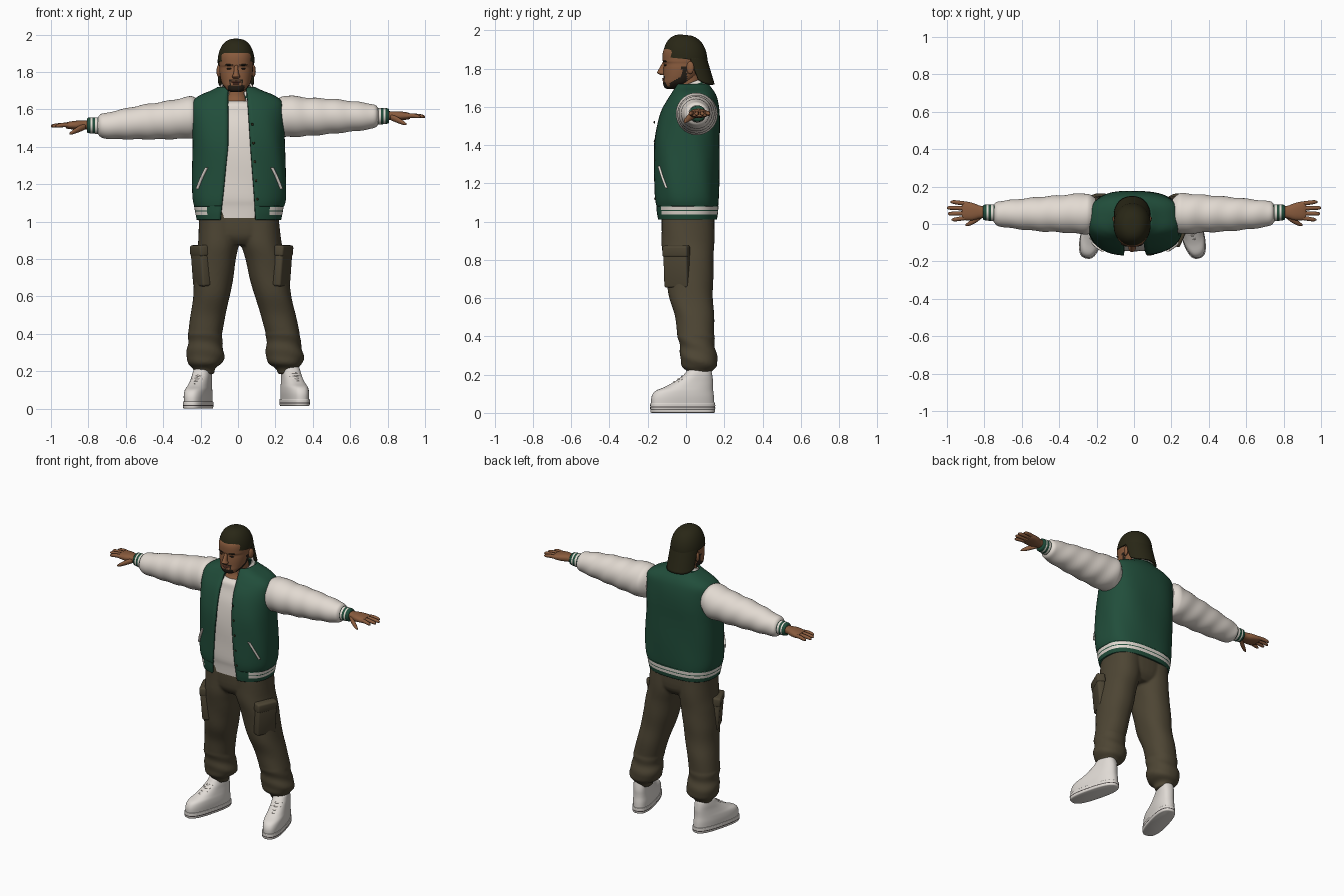
import bpy, bmesh
from math import sin, cos, pi, acos, copysign, radians
from mathutils import Vector, Matrix

cube = bpy.data.objects.get("Cube")
if cube:
    bpy.data.objects.remove(cube, do_unlink=True)


def material(name, r, g, b):
    m = bpy.data.materials.new(name)
    m.use_nodes = True
    m.diffuse_color = (r, g, b, 1)
    shader = next(n for n in m.node_tree.nodes if n.type == "BSDF_PRINCIPLED")
    shader.inputs["Base Color"].default_value = (r, g, b, 1)
    shader.inputs["Roughness"].default_value = 0.8
    return m


GREEN = material("jacket green", 0.015, 0.075, 0.043)
CREAM = material("cream cloth", 0.76, 0.70, 0.64)
OLIVE = material("olive trousers", 0.075, 0.06, 0.034)
CAP = material("dark cap", 0.022, 0.02, 0.008)
SKIN = material("brown skin", 0.25, 0.105, 0.047)
BEARD = material("dark beard", 0.02, 0.014, 0.009)
LIPS = material("lips", 0.16, 0.055, 0.035)
SHOE = material("shoe white", 0.74, 0.70, 0.66)
SOLE = material("sole line grey", 0.06, 0.05, 0.05)


def spline(rows, sub):
    """Smooth rows of numbers by a Catmull-Rom curve."""
    rows = [Vector(r) for r in rows]
    out = []
    for i in range(len(rows) - 1):
        p0, p1, p2 = rows[max(i - 1, 0)], rows[i], rows[i + 1]
        p3 = rows[min(i + 2, len(rows) - 1)]
        for k in range(sub):
            t = k / sub
            out.append(p1 + (p2 - p0) * (t / 2) + (p0 * 2 - p1 * 5 + p2 * 4 - p3) * (t * t / 2)
                       + (p1 * 3 - p0 - p2 * 3 + p3) * (t ** 3 / 2))
    return out + [rows[-1]]


def ring_point(r, a, n=2, axis="Z", tilt=0, grow=1):
    """Point on a superellipse ring (x, y, z, radius, radius)."""
    u = copysign(abs(cos(a)) ** (2 / n), cos(a)) * r[3] * grow
    v = copysign(abs(sin(a)) ** (2 / n), sin(a)) * r[4] * grow
    if axis == "X":
        return Vector((r[0], r[1] + u, r[2] + v))
    return Vector((r[0] + u, r[1] + v, r[2] + tilt * v))


def loft(bm, rows, seg=40, n=2, sub=4, axis="Z", tilt=0, arc=None, ripple=(0, 0, 0)):
    """Skin a smooth tube over rings; an arc leaves the front open."""
    rings = []
    for r in spline(rows, sub):
        a0, a1 = arc(r) if arc else (0, 2 * pi)
        step = (a1 - a0) / (seg - 1 if arc else seg)
        along = r[0] if axis == "X" else r[2]
        ring = []
        for i in range(seg):
            a = a0 + step * i
            grow = 1 + ripple[0] * sin(ripple[1] * along + ripple[2] * a + 2 * sin(a))
            ring.append(bm.verts.new(ring_point(r, a, n, axis, tilt, grow)))
        rings.append(ring)
    for p, q in zip(rings, rings[1:]):
        for i in range(seg - 1 if arc else seg):
            j = (i + 1) % seg
            bm.faces.new((p[i], p[j], q[j], q[i]))
    if not arc:
        bm.faces.new(rings[0][::-1])
        bm.faces.new(rings[-1])


def finish(name, bm, mats, rule=None, solid=0, angle=45):
    bmesh.ops.recalc_face_normals(bm, faces=bm.faces)
    if rule:
        for f in bm.faces:
            f.material_index = rule(f.calc_center_median())
    mesh = bpy.data.meshes.new(name)
    bm.to_mesh(mesh)
    bm.free()
    for m in mats:
        mesh.materials.append(m)
    ob = bpy.data.objects.new(name, mesh)
    bpy.context.collection.objects.link(ob)
    bpy.ops.object.select_all(action="DESELECT")
    ob.select_set(True)
    bpy.context.view_layer.objects.active = ob
    bpy.ops.object.shade_smooth_by_angle(angle=radians(angle))
    if solid:
        mod = ob.modifiers.new("thickness", "SOLIDIFY")
        mod.thickness, mod.offset = solid, -1
    return ob


def part(name, rows, mats, rule=None, solid=0, **kw):
    bm = bmesh.new()
    loft(bm, rows, **kw)
    return finish(name, bm, mats, rule, solid)


def ball(name, centre, size, mat, turn=0):
    bm = bmesh.new()
    mat4 = Matrix.Translation(centre) @ Matrix.Rotation(turn, 4, "Z") @ Matrix.Diagonal((*size, 1))
    bmesh.ops.create_uvsphere(bm, u_segments=20, v_segments=12, radius=1, matrix=mat4)
    return finish(name, bm, [mat])


# Jacket body, open down the front
torso = [(.005, .005, 1.08, .24, .163), (.007, .003, 1.13, .25, .168), (.007, .003, 1.25, .251, .171),
         (.003, .004, 1.4, .247, .172), (0, .012, 1.5, .246, .166), (-.002, .022, 1.58, .246, .152),
         (-.002, .034, 1.64, .24, .13), (-.004, .038, 1.675, .2, .112), (-.006, .036, 1.7, .14, .096),
         (-.008, .034, 1.72, .1, .085)]
N = 2.6


def opening(r):
    h = r[2] - 1.01
    left, right = .095 - .07 * h, -.095 + .042 * min(1, h / .39)
    side = lambda w: acos(min(1, (w / r[3])) ** (N / 2))
    return -side(left - r[0]), pi + side(r[0] - right)


part("jacket_body", torso, [GREEN], solid=.014, seg=72, n=N, arc=opening, ripple=(.008, 14, 5))


# Ribbed waistband with two pale stripes
def band_rule(c):
    front = c.y < 0 and abs(c.x) < .165
    pale = 1.038 < c.z < 1.055 or 1.062 < c.z < 1.08
    return int(pale and not front)


part("jacket_waistband", [(.005, .005, 1.01, .226, .156), (.005, .005, 1.045, .233, .162),
                          (.005, .005, 1.085, .24, .165)],
     [GREEN, CREAM], band_rule, .014, seg=72, n=N, sub=9, arc=opening)

# Striped collar, low at the front
part("jacket_collar", [(-.008, .022, 1.675, .108, .105), (-.008, .022, 1.695, .104, .1),
                       (-.008, .022, 1.715, .092, .09), (-.008, .022, 1.725, .085, .084)],
     [GREEN, CREAM], lambda c: int(1.678 < c.z - .4 * (c.y - .022) < 1.694 or c.z - .4 * (c.y - .022) > 1.704),
     .012, seg=48, tilt=.4, arc=lambda r: (-1.05, pi + 1.05))

# Shirt under the jacket
shirt = [(r[0], r[1], r[2], r[3] - .024, r[4] - .024) for r in torso[:6]]
part("shirt", [(.005, .005, 1.02, .2, .135)] + shirt + [(-.004, .03, 1.625, .17, .125), (-.004, .03, 1.645, .1, .1)],
     [CREAM], seg=56, n=N, ripple=(.006, 30, 3))

# Slanted pocket trims and press studs laid on the jacket
for s, side in ((1, "left"), (-1, "right")):
    bm = bmesh.new()
    trim = []
    for k in range(9):
        t = k / 8
        a = -pi / 2 + s * (1.02 - .36 * t)
        p = ring_point((.007, .003, 1.175 + .115 * t, .251, .171), a, N, grow=1.012)
        trim.append((p.x, p.y, p.z, .009, .007))
    loft(bm, trim, seg=12, sub=1)
    finish(side + "_pocket_trim", bm, [CREAM])
for k in range(5):
    z = 1.12 + k * .1
    p = ring_point((.005, .004, z, .249, .172), opening((.005, .004, z, .249))[0] + .06, N)
    ball("press_stud", p, (.007, .004, .007), CAP)

# Arms: sleeve, striped cuff, hand
for s, side, lift in ((1, "left", 0), (-1, "right", -1)):
    def at(x, y, dz, ry, rz):
        return (s * x, y, 1.563 + dz + lift * .05 * min(1, max(0, (x - .2) / .5)), ry, rz)

    part(side + "_sleeve", [at(.205, .055, 0, .08, .085), at(.235, .055, 0, .103, .107), at(.27, .055, 0, .109, .111),
                            at(.38, .055, -.002, .1, .102), at(.5, .053, 0, .092, .093), at(.62, .053, 0, .08, .08),
                            at(.7, .054, 0, .07, .069), at(.735, .056, 0, .062, .06), at(.75, .057, 0, .043, .042)],
         [CREAM], sub=7, axis="X", ripple=(.022, 55, 1))
    part(side + "_cuff", [at(.735, .058, 0, .045, .045), at(.765, .06, .001, .044, .044), at(.8, .062, .002, .041, .041),
                          at(.808, .062, .002, .034, .034)], [GREEN, CREAM],
         lambda c: int(.75 < abs(c.x) < .764 or .778 < abs(c.x) < .79), sub=8, axis="X")
    bm = bmesh.new()
    loft(bm, [at(.78, .063, .003, .032, .026), at(.82, .064, .004, .033, .023), at(.86, .066, .003, .046, .024),
              at(.9, .07, .002, .05, .02), at(.92, .07, .001, .046, .015)], axis="X", n=2.4)
    for y, tip in ((.033, .975), (.058, .995), (.083, 1), (.108, .98)):
        spread = (y - .07) * .25
        loft(bm, [at(.89, y, .002, .011, .012), at(.93, y + spread / 2, .004, .0115, .012),
                  at(tip - .015, y + spread, 0, .01, .01), at(tip, y + spread, -.003, .004, .004)],
             seg=12, axis="X")
    loft(bm, [at(.815, .045, -.004, .016, .016), at(.85, .02, -.018, .016, .017),
              at(.882, .002, -.034, .012, .012), at(.9, -.006, -.042, .005, .005)], seg=14, axis="X")
    finish(side + "_hand", bm, [SKIN], angle=60)

# Trousers: two legs and hips fused into one cloth
bm = bmesh.new()
leg = [(.222, .07, .185, .052, .054), (.222, .07, .215, .06, .062), (.215, .07, .243, .09, .09),
       (.2125, .068, .28, .102, .098), (.21, .06, .34, .093, .092), (.208, .052, .4, .091, .096),
       (.188, .045, .5, .093, .102), (.165, .027, .6, .098, .114), (.148, .02, .7, .104, .122),
       (.132, .014, .8, .107, .13), (.113, .01, .9, .108, .138), (.106, .01, 1.06, .108, .136)]
for s in (1, -1):
    rows = [(s * r[0] + .045 * (1 - r[2]) + .005, *r[1:]) for r in leg]
    loft(bm, [r for r in rows if r[2] < .5], sub=6, n=2.2, ripple=(.028, 75, 1))
    loft(bm, [r for r in rows if r[2] > .39], sub=6, n=2.2, ripple=(.01, 30, 2))
loft(bm, [(.012, .01, .875, .1, .1), (.01, .01, .93, .19, .135), (.007, .01, 1.06, .21, .137)], n=2.4)
trousers = finish("trousers", bm, [OLIVE])
mod = trousers.modifiers.new("fuse", "REMESH")
mod.mode, mod.voxel_size, mod.use_smooth_shade = "VOXEL", .008, True
mod = trousers.modifiers.new("soften", "SMOOTH")
mod.iterations = 3

# Cargo pockets with flaps
for s, side, cx in ((1, "left", .238), (-1, "right", -.2)):
    for label, size, z, out in (("pocket", (.05, .135, .2), .755, 0), ("pocket_flap", (.056, .142, .06), .845, .006)):
        bm = bmesh.new()
        place = (Matrix.Translation((cx + s * out, -.048 - out / 2, z)) @ Matrix.Rotation(s * -.42, 4, "Z")
                 @ Matrix.Rotation(s * .08, 4, "Y") @ Matrix.Diagonal((*size, 1)))
        bmesh.ops.create_cube(bm, size=1, matrix=place)
        bmesh.ops.bevel(bm, geom=bm.edges[:], offset=.012, segments=3, affect="EDGES", profile=.5)
        finish(side + "_cargo_" + label, bm, [OLIVE])

# Shoes: sole, upper and laces, toes turned out
for s, side, cx, cz in ((1, "left", .303, .014), (-1, "right", -.213, 0)):
    place = Matrix.Translation((cx, -.017, cz)) @ Matrix.Rotation(s * .26, 4, "Z")
    bm = bmesh.new()
    loft(bm, [(0, 0, 0, .054, .165), (0, 0, .006, .061, .172), (0, 0, .034, .062, .173), (0, 0, .038, .058, .169)],
         n=2.7, sub=6)
    sole = finish(side + "_shoe_sole", bm, [SHOE, SOLE], lambda c: int(.013 < c.z < .02))
    bm = bmesh.new()
    loft(bm, [(0, 0, .034, .058, .169), (0, 0, .07, .06, .167), (0, .008, .1, .058, .155),
              (0, .034, .122, .054, .128), (0, .06, .15, .05, .102), (0, .08, .18, .048, .078),
              (0, .088, .205, .044, .064), (0, .088, .212, .036, .054)], n=2.5)
    upper = finish(side + "_shoe_upper", bm, [SHOE])
    bm = bmesh.new()
    for k in range(5):
        y, z = -.088 + k * .021, .119 + k * .0145
        loft(bm, [(x, y + abs(x) * .5, z - abs(x) * .12, .005, .005) for x in (-.032, -.016, 0, .016, .032)],
             seg=8, axis="X")
    laces = finish(side + "_shoe_laces", bm, [CREAM])
    for ob in (sole, upper, laces):
        ob.matrix_world = place

# Neck and head; beard follows the jaw line
HX = -.01
part("neck", [(HX, .02, 1.58, .1, .1), (HX, .015, 1.635, .082, .088), (HX, .015, 1.68, .066, .07),
              (HX, .012, 1.78, .066, .07)], [SKIN])


def beard_rule(c):
    x = abs(c.x - HX)
    jaw = c.z < 1.722 + .55 * (c.y + .09) and -.085 < c.y < .005
    burn = -.022 < c.y < .004 and c.z < 1.81
    chin = c.z < 1.728 and c.y < -.06 and x < .045
    lip = 1.752 < c.z < 1.761 and x < .032 and c.y < -.08
    corner = .027 < x < .036 and c.z < 1.76 and c.y < -.08
    return int(jaw or burn or chin or lip or corner)


part("head", [(HX, -.075, 1.693, .025, .025), (HX, -.068, 1.703, .046, .046), (HX, -.046, 1.725, .068, .074),
              (HX, -.031, 1.75, .079, .087), (HX, -.02, 1.78, .086, .098), (HX, -.015, 1.805, .089, .102),
              (HX, -.014, 1.825, .089, .102), (HX, -.013, 1.845, .091, .109), (HX, -.01, 1.9, .088, .106),
              (HX, -.008, 1.95, .05, .06)], [SKIN, BEARD], beard_rule, seg=72, sub=8, n=2.25)
part("nose", [(HX, -.112, 1.838, .01, .008), (HX, -.119, 1.815, .011, .013), (HX, -.125, 1.79, .015, .021),
              (HX, -.125, 1.777, .021, .025), (HX, -.117, 1.766, .016, .016)], [SKIN], seg=20)
ball("upper_lip", (HX, -.116, 1.746), (.026, .009, .005), LIPS)
ball("lower_lip", (HX, -.113, 1.737), (.022, .01, .006), LIPS)
for s, side in ((1, "left"), (-1, "right")):
    ball(side + "_ear", (HX + s * .093, .022, 1.805), (.011, .02, .033), SKIN, s * -.3)
    ball(side + "_brow", (HX + s * .037, -.111, 1.838), (.025, .008, .005), BEARD, s * .28)
    ball(side + "_eye", (HX + s * .037, -.106, 1.818), (.015, .007, .005), BEARD, s * .28)

# Backward cap: dome and drooping brim
dome = [(HX, -.004, 1.85 + .127 * sin(a), .099 * cos(a) ** .75, .116 * cos(a) ** .75)
        for a in (k * pi / 22 for k in range(11))]
part("cap_dome", dome, [CAP], seg=48, sub=3, n=2.1, tilt=-.1)
bm = bmesh.new()
rows = []
for i in range(13):
    v = i / 12
    row = []
    for j in range(25):
        u = j / 12 - 1
        drop = v * (.15 - .035 * u ** 4)
        row.append(bm.verts.new((HX + .099 * sin(u * 1.35), .105 + .045 * v - .085 * u * u, 1.868 - drop - .01 * u * u)))
    rows.append(row)
for p, q in zip(rows, rows[1:]):
    for j in range(24):
        bm.faces.new((p[j], p[j + 1], q[j + 1], q[j]))
finish("cap_brim", bm, [CAP], solid=.01)
